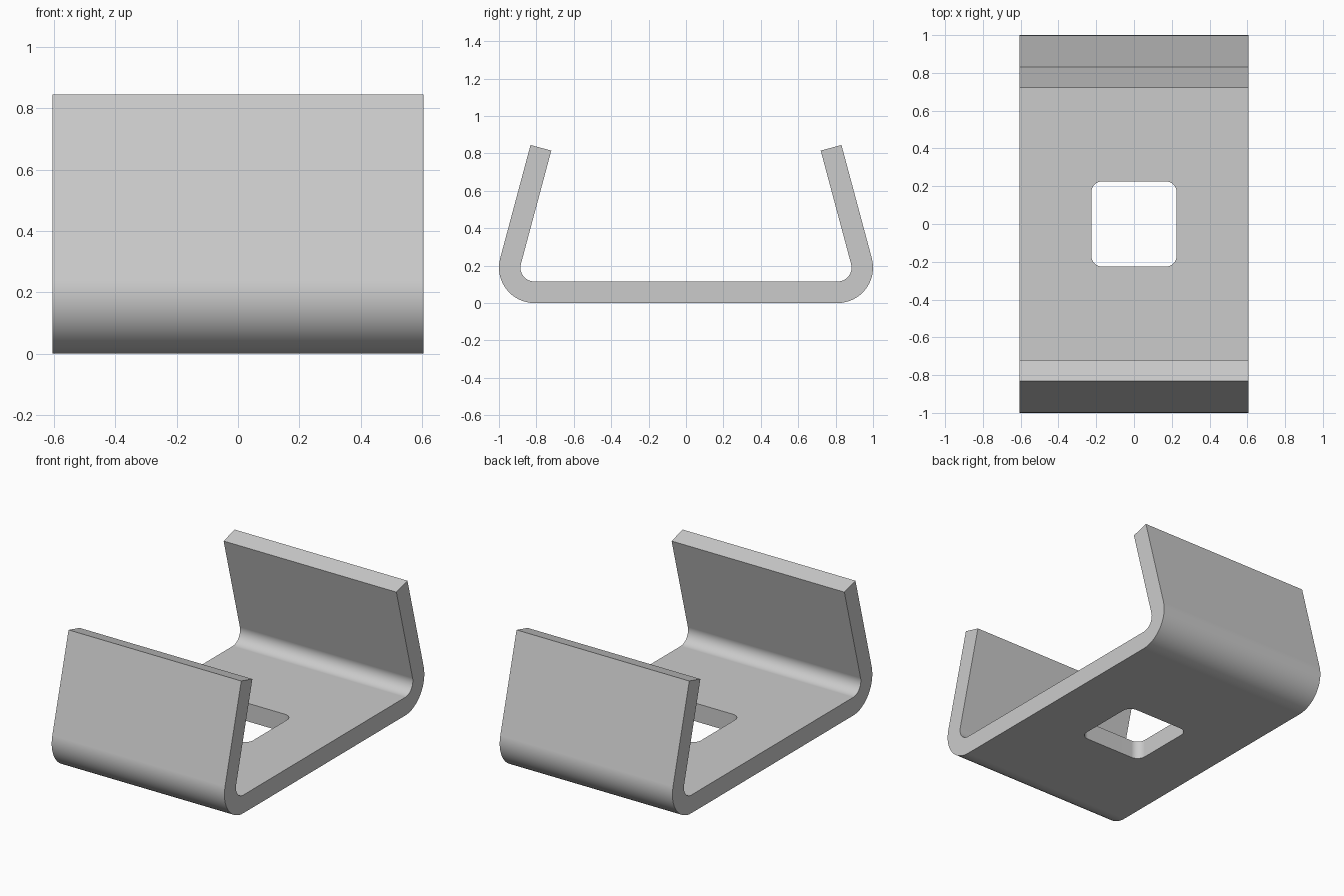
import bpy, bmesh
from math import radians, sin, cos

cube = bpy.data.objects.get("Cube")
if cube:
    bpy.data.objects.remove(cube, do_unlink=True)

WIDTH, THICK = 1.21, 0.115          # bracket width and sheet thickness
RADIUS, LEAN = 0.19, 15             # outer bend radius, inward lean of the flanges
BEND_Y, FLANGE = 0.81, 0.627        # bend centre and flange length
HOLE, HOLE_RADIUS = 0.225, 0.055    # half size and corner radius of the hole

steel = bpy.data.materials.new("plain grey steel")
steel.use_nodes = True
grey = (0.6, 0.6, 0.6, 1)
steel.diffuse_color = grey
steel.node_tree.nodes["Principled BSDF"].inputs["Base Color"].default_value = grey


def arc(cx, cy, r, start, end, steps):
    angles = [radians(start + (end - start) * i / steps) for i in range(steps + 1)]
    return [(cx + r * cos(a), cy + r * sin(a)) for a in angles]


def extrude(name, points, offset):
    """Solid prism from a closed list of 3D points."""
    bm = bmesh.new()
    face = bm.faces.new([bm.verts.new(p) for p in points])
    moved = bmesh.ops.extrude_face_region(bm, geom=[face])["geom"]
    bmesh.ops.translate(bm, vec=offset,
                        verts=[v for v in moved if isinstance(v, bmesh.types.BMVert)])
    bmesh.ops.recalc_face_normals(bm, faces=bm.faces[:])
    mesh = bpy.data.meshes.new(name)
    bm.to_mesh(mesh)
    bm.free()
    mesh.materials.append(steel)
    obj = bpy.data.objects.new(name, mesh)
    bpy.context.collection.objects.link(obj)
    return obj


def half_skin(r):
    """Bend and straight flange at one radius, from the base up to the tip."""
    pts = arc(BEND_Y, RADIUS, r, -90, LEAN, 16)
    y, z = pts[-1]
    a = radians(LEAN)
    return pts + [(y - FLANGE * sin(a), z + FLANGE * cos(a))]


# Bent sheet: half profile mirrored about the middle
outer, inner = half_skin(RADIUS), half_skin(RADIUS - THICK)
right = outer + inner[::-1]
left = [(-y, z) for y, z in reversed(right)]
bracket = extrude("bent_bracket", [(-WIDTH / 2, y, z) for y, z in right + left],
                  (WIDTH, 0, 0))

# Rounded square hole through the base
c = HOLE - HOLE_RADIUS
outline = []
for i, (sx, sy) in enumerate([(1, 1), (-1, 1), (-1, -1), (1, -1)]):
    outline += arc(sx * c, sy * c, HOLE_RADIUS, i * 90, i * 90 + 90, 8)
cutter = extrude("hole_cutter", [(x, y, -0.1) for x, y in outline], (0, 0, 0.4))
cutter.hide_render = True

cut = bracket.modifiers.new("hole", "BOOLEAN")
cut.operation, cut.solver, cut.object = "DIFFERENCE", "EXACT", cutter
bpy.ops.object.select_all(action="DESELECT")
bpy.context.view_layer.objects.active = bracket
bracket.select_set(True)
bpy.ops.object.modifier_apply(modifier=cut.name)
bpy.data.objects.remove(cutter, do_unlink=True)

# Smooth bends, crisp sheet edges, flat flanges
bpy.ops.object.shade_smooth_by_angle(angle=radians(30))
normals = bracket.modifiers.new("flat faces", "WEIGHTED_NORMAL")
normals.keep_sharp = True
